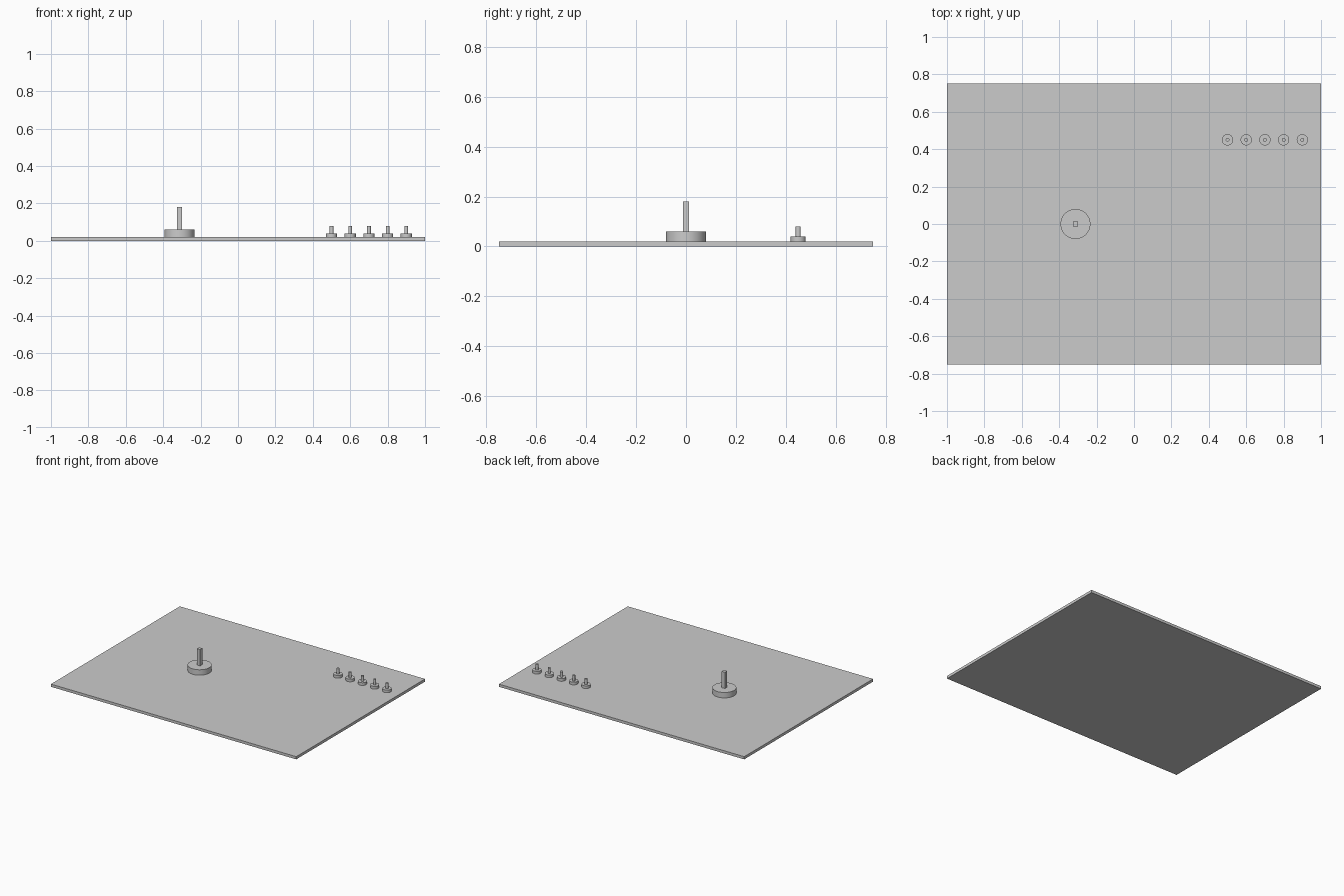
import bpy
import math

if "Cube" in bpy.data.objects:
    bpy.data.objects.remove(bpy.data.objects["Cube"])


def box(name, size, x, y, z0):
    bpy.ops.mesh.primitive_cube_add(size=1, location=(x, y, z0 + size[2] / 2))
    ob = bpy.context.object
    ob.name = name
    ob.scale = size
    bpy.ops.object.transform_apply(location=False, rotation=False, scale=True)
    return ob


def cylinder(name, radius, x, y, z0, z1, sides=32):
    bpy.ops.mesh.primitive_cylinder_add(vertices=sides, radius=radius, depth=z1 - z0,
                                        location=(x, y, (z0 + z1) / 2))
    ob = bpy.context.object
    ob.name = name
    bpy.ops.object.shade_smooth_by_angle(angle=math.radians(30))
    return ob


# Base panel
box("panel", (2.0, 1.5, 0.02), 0, 0, 0)

# Large round base with square lever
LEVER_X = -0.313
cylinder("lever_base", 0.08, LEVER_X, 0, 0.02, 0.06, 48)
box("lever", (0.026, 0.026, 0.12), LEVER_X, 0, 0.06)

# Row of five small switches
for i in range(5):
    x = 0.5 + 0.1 * i
    cylinder(f"switch_base_{i + 1}", 0.03, x, 0.45, 0.02, 0.04)
    cylinder(f"switch_stem_{i + 1}", 0.01, x, 0.45, 0.04, 0.08)
